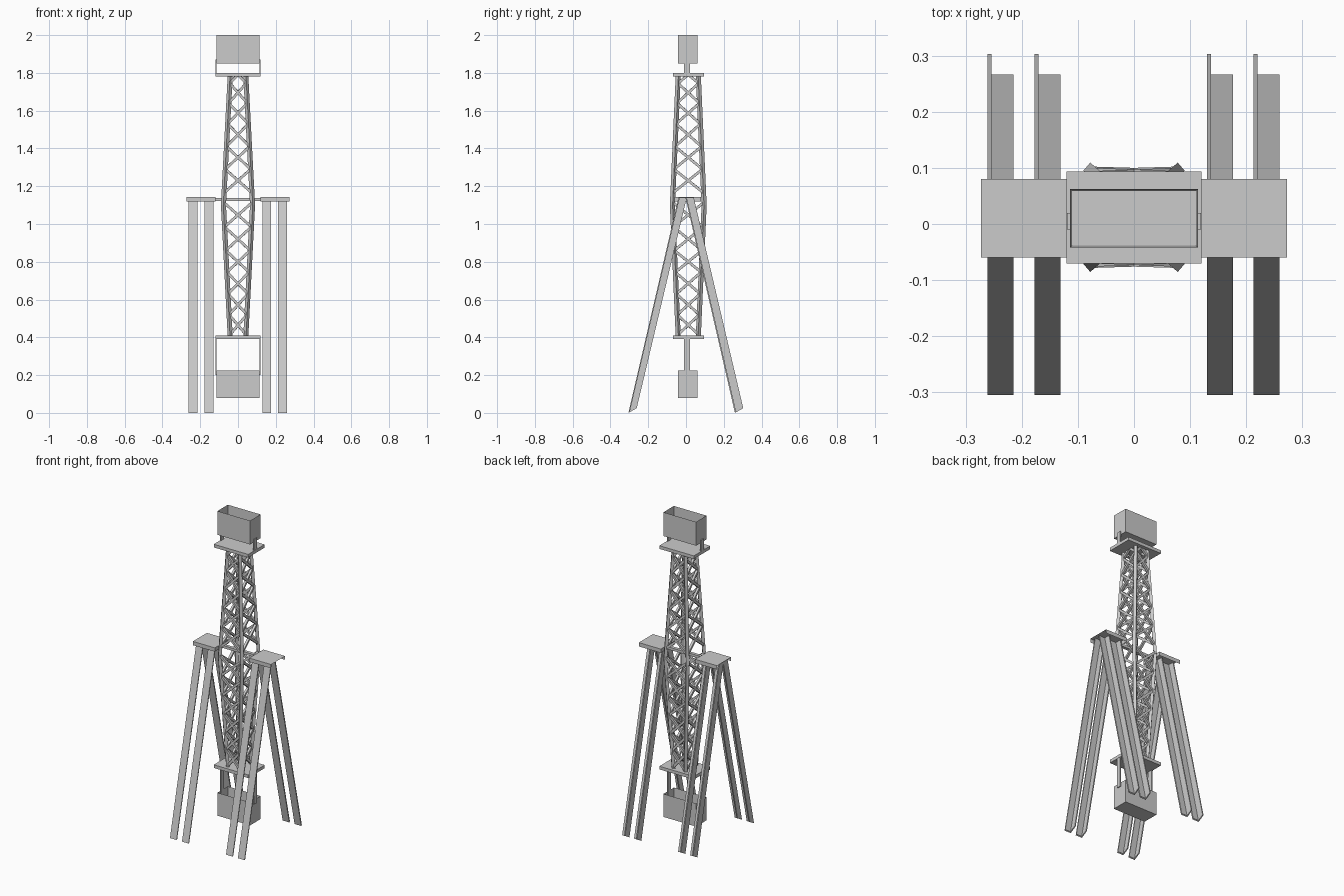
import bpy, bmesh
from mathutils import Vector, Matrix

if "Cube" in bpy.data.objects:
    bpy.data.objects.remove(bpy.data.objects["Cube"])

YC = 0.012   # tower centre in y


def finish(bm, name):
    bmesh.ops.recalc_face_normals(bm, faces=bm.faces)
    me = bpy.data.meshes.new(name)
    bm.to_mesh(me)
    bm.free()
    ob = bpy.data.objects.new(name, me)
    bpy.context.collection.objects.link(ob)
    return ob


def add_box(bm, x0, x1, y0, y1, z0, z1):
    m = Matrix.Translation(((x0 + x1) / 2, (y0 + y1) / 2, (z0 + z1) / 2)) @ \
        Matrix.Diagonal((x1 - x0, y1 - y0, z1 - z0, 1))
    return bmesh.ops.create_cube(bm, size=1, matrix=m)["verts"]


def add_beam(bm, a, b, w):
    a, b = Vector(a), Vector(b)
    d = b - a
    m = Matrix.Translation((a + b) / 2) @ d.to_track_quat('Z', 'Y').to_matrix().to_4x4() @ \
        Matrix.Diagonal((w, w, d.length, 1))
    bmesh.ops.create_cube(bm, size=1, matrix=m)


def box(name, *dims):
    bm = bmesh.new()
    add_box(bm, *dims)
    return finish(bm, name)


# tower: four posts that bulge at the middle, crossed braces on every side
Z0, ZM, Z1 = 0.40, 1.10, 1.79


def corner(i, z):
    t = (z - Z0) / (ZM - Z0) if z < ZM else (Z1 - z) / (Z1 - ZM)
    hx, hy = 0.041 + 0.036 * t, 0.053 + 0.031 * t
    sx, sy = ((-1, -1), (1, -1), (1, 1), (-1, 1))[i % 4]
    return (sx * hx, YC + sy * hy, z)


bm = bmesh.new()
for i in range(4):
    add_beam(bm, corner(i, Z0), corner(i, ZM), 0.019)
    add_beam(bm, corner(i, ZM), corner(i, Z1), 0.019)
finish(bm, "tower_posts")

levels = [(0.415, 0.52), (0.52, 0.63), (0.63, 0.745), (0.745, 0.86), (0.86, 0.985), (0.985, 1.115),
          (1.165, 1.29), (1.29, 1.41), (1.41, 1.53), (1.53, 1.64), (1.64, 1.745)]
bm = bmesh.new()
for lo, hi in levels:
    for i in range(4):
        add_beam(bm, corner(i, lo), corner(i + 1, hi), 0.014)
        add_beam(bm, corner(i + 1, lo), corner(i, hi), 0.014)
for i in range(4):   # half brace under the top plate
    top = (Vector(corner(i, Z1)) + Vector(corner(i + 1, Z1))) / 2
    add_beam(bm, corner(i, 1.745), top, 0.014)
    add_beam(bm, corner(i + 1, 1.745), top, 0.014)
finish(bm, "tower_braces")

# end plates
box("top_plate", -0.12, 0.12, -0.07, 0.094, 1.78, 1.80)
box("bottom_plate", -0.12, 0.12, -0.07, 0.094, 0.39, 0.41)


# open-topped gondolas with thin walls, hung on flat side arms
def gondola(name, z0, z1):
    bm = bmesh.new()
    vs = add_box(bm, -0.114, 0.114, -0.042, 0.062, z0, z1)
    top = max({f for v in vs for f in v.link_faces}, key=lambda f: f.calc_center_median().z)
    bmesh.ops.inset_region(bm, faces=[top], thickness=0.005)
    bmesh.ops.translate(bm, verts=top.verts, vec=(0, 0, -(z1 - z0) + 0.008))
    finish(bm, name)


gondola("upper_gondola", 1.85, 2.0)
gondola("lower_gondola", 0.08, 0.225)
for side, s in (("left", -1), ("right", 1)):
    xs = sorted((s * 0.113, s * 0.119))
    box("upper_arm_" + side, *xs, -0.01, 0.02, 1.79, 1.87)
    box("lower_arm_" + side, *xs, -0.01, 0.02, 0.20, 0.40)

# axle
box("axle", -0.13, 0.13, YC - 0.01, YC + 0.01, 1.122, 1.138)

# support caps: shallow covers open below and at the outer end
for side, s in (("left", -1), ("right", 1)):
    bm = bmesh.new()
    add_box(bm, *sorted((s * 0.12, s * 0.273)), -0.06, 0.08, 1.119, 1.143)
    bm.normal_update()
    gone = [f for f in bm.faces if f.normal.z < -0.5 or f.normal.x * s > 0.5]
    bmesh.ops.delete(bm, geom=gone, context='FACES')
    finish(bm, "support_cap_" + side)


# legs: slanted L-section beams
def leg(name, x0, y_bot, y_top):
    t, w, d = 0.007, 0.046, 0.044
    prof = [(0, 0), (w, 0), (w, t), (t, t), (t, d), (0, d)]
    bm = bmesh.new()
    lo = [bm.verts.new((x0 + x, y_bot + y, 0.57 * y)) for x, y in prof]
    hi = [bm.verts.new((x0 + x, y_top + y, 1.14)) for x, y in prof]
    bm.faces.new(lo)
    bm.faces.new(hi)
    for i in range(6):
        j = (i + 1) % 6
        bm.faces.new((lo[i], lo[j], hi[j], hi[i]))
    finish(bm, name)


for n, x in enumerate((-0.261, -0.177, 0.13, 0.213)):
    leg(f"front_leg_{n + 1}", x, -0.305, -0.04)
    leg(f"rear_leg_{n + 1}", x, 0.259, -0.003)
